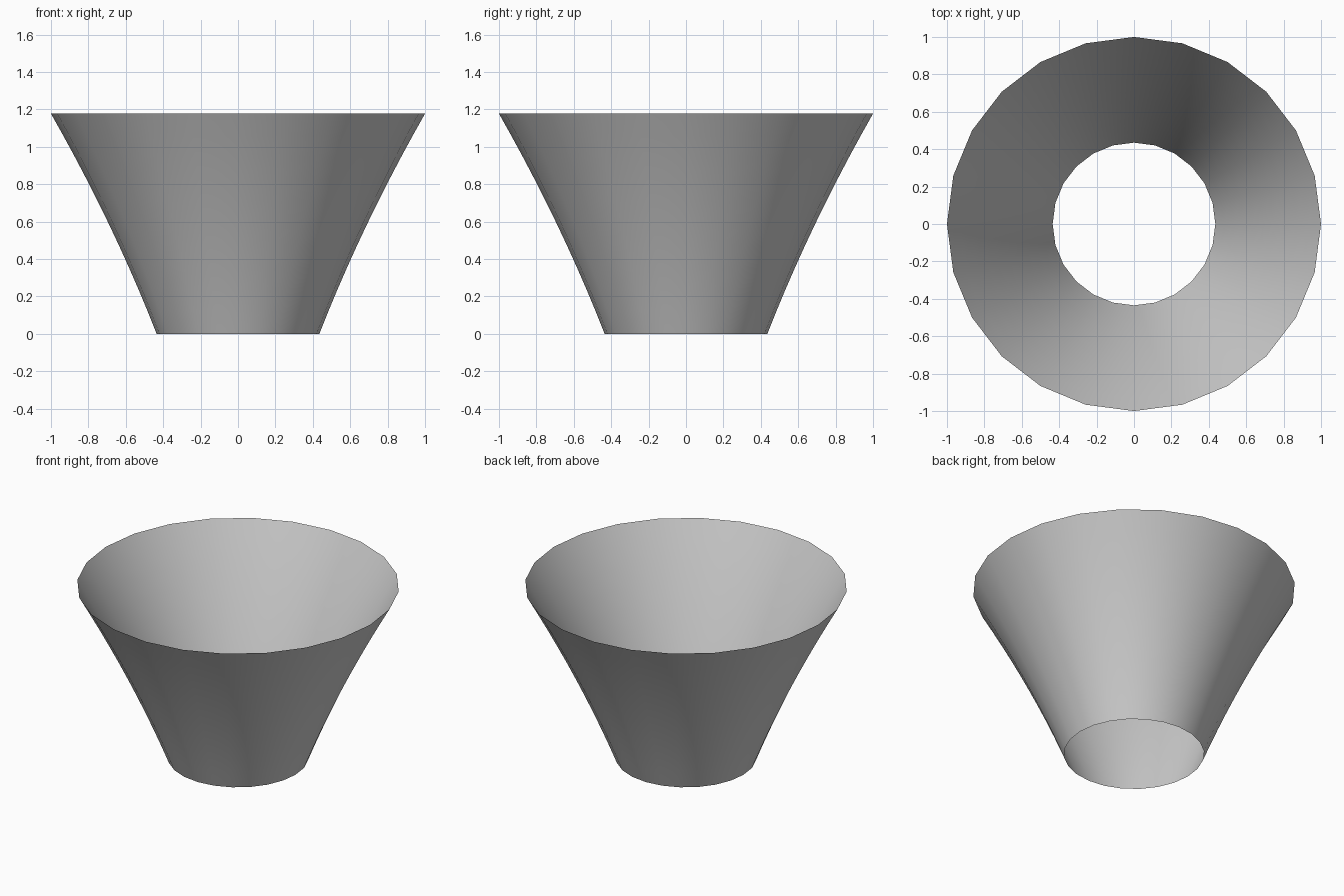
import bpy, bmesh
from math import cos, sin, tau

if "Cube" in bpy.data.objects:
    bpy.data.objects.remove(bpy.data.objects["Cube"])

SIDES, RINGS, HEIGHT = 24, 10, 1.177


def radius(z):
    # gentle outward flare: 0.435 at the base, 1.0 at the rim
    t = z / HEIGHT
    return 0.435 + 0.46 * t + 0.105 * t * t


# Open, thin-walled flared shell
bm = bmesh.new()
rings = []
for i in range(RINGS + 1):
    z = HEIGHT * i / RINGS
    r = radius(z)
    rings.append([bm.verts.new((r * cos(tau * k / SIDES), r * sin(tau * k / SIDES), z))
                  for k in range(SIDES)])
for low, high in zip(rings, rings[1:]):
    for k in range(SIDES):
        n = (k + 1) % SIDES
        bm.faces.new((low[k], low[n], high[n], high[k])).smooth = True

mesh = bpy.data.meshes.new("flared_shade")
bm.to_mesh(mesh)
bm.free()
shade = bpy.data.objects.new("flared_shade", mesh)
bpy.context.collection.objects.link(shade)
